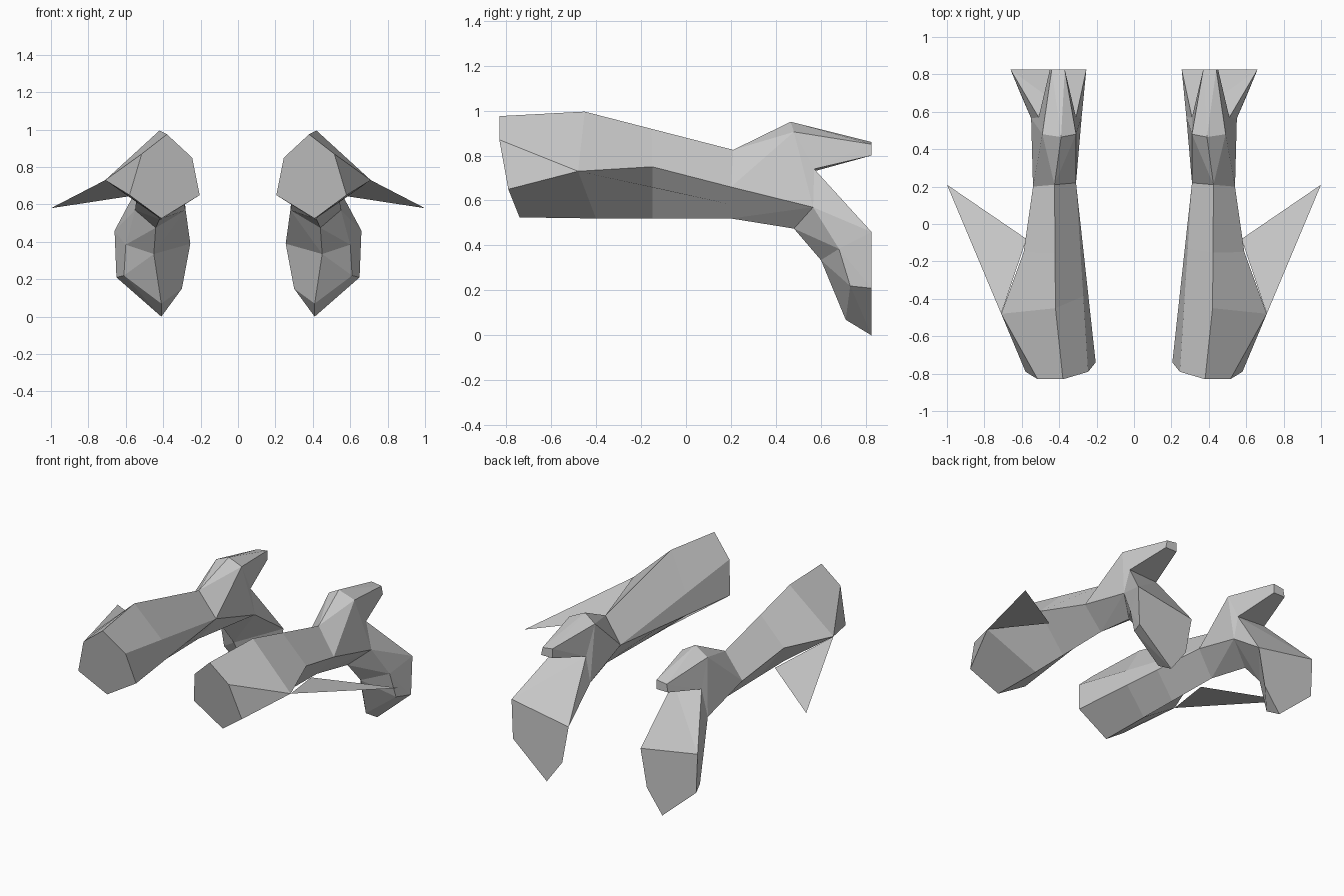
import bpy, bmesh
from mathutils import Vector

if "Cube" in bpy.data.objects:
    bpy.data.objects.remove(bpy.data.objects["Cube"])


def finish(bm, name):
    bmesh.ops.recalc_face_normals(bm, faces=bm.faces)
    mesh = bpy.data.meshes.new(name)
    bm.to_mesh(mesh)
    bm.free()
    ob = bpy.data.objects.new(name, mesh)
    bpy.context.collection.objects.link(ob)
    ob.modifiers.new("mirror", 'MIRROR').use_clip = False
    return ob


def hull(name, points):
    bm = bmesh.new()
    for p in points:
        bm.verts.new(p)
    res = bmesh.ops.convex_hull(bm, input=bm.verts)
    loose = [v for v in bm.verts if not v.link_faces]
    bmesh.ops.delete(bm, geom=loose, context='VERTS')
    return finish(bm, name)


def loft(name, rings):
    bm = bmesh.new()
    rows = [[bm.verts.new(p) for p in r] for r in rings]
    n = len(rows[0])
    bm.faces.new(rows[0])
    for a, b in zip(rows, rows[1:]):
        for i in range(n):
            j = (i + 1) % n
            bm.faces.new((a[i], a[j], b[j], b[i]))
    bmesh.ops.remove_doubles(bm, verts=bm.verts, dist=0.0005)
    return finish(bm, name)


def lerp(a, b, t):
    return Vector(a).lerp(Vector(b), t)


# Wrist corners shared by forearm and knuckle
w_top, w_in = (.425, .21, .825), (.31, .22, .67)
w_bot, w_out = (.42, .20, .52), (.54, .20, .66)

# Forearm: six-sided cuff tapering to the four-sided wrist
cuff = [(.38, -.83, .975), (.245, -.79, .85), (.205, -.74, .65),
        (.41, -.74, .525), (.58, -.79, .65), (.515, -.83, .87)]
wrist = [w_top, w_in, w_in, w_bot, w_out, w_out]
elbow, side = (.71, -.48, .73), (.59, -.15, .75)
crest, belly = (.42, -.45, .995), (.41, -.40, .52)
ring2 = [crest, lerp(cuff[1], w_in, .4), lerp(cuff[2], w_in, .4),
         belly, elbow, elbow]
ring3 = [lerp(crest, w_top, .45), lerp(cuff[1], w_in, .65),
         lerp(cuff[2], w_in, .65), lerp(belly, w_bot, .42), side, side]
loft("forearm", [cuff, ring2, ring3, wrist])

# Flat fin swept back from the outer side
bm = bmesh.new()
bm.faces.new([bm.verts.new(p) for p in
              (elbow, (1.0, .21, .58), (.575, -.08, .645))])
finish(bm, "fin")

# Knuckle block joining wrist, thumb and hand
ridge = [(.39, .465, .95), (.49, .48, .905), (.31, .48, .905)]
k_out, k_in = (.51, .57, .74), (.31, .57, .73)
s_out, s_in = (.55, .565, .57), (.28, .57, .57)
palm = (.44, .48, .475)
hull("knuckle", [w_top, w_in, w_bot, w_out, k_out, k_in, s_out, s_in, palm] + ridge)

# Raised thumb
hull("thumb", ridge + [k_out, k_in, (.37, .825, .80), (.45, .825, .80),
                       (.37, .825, .86), (.44, .825, .85)])

# Hand bending down, then the folded finger block
t_out, t_in = (.66, .825, .46), (.255, .825, .39)
bend, bend_out = (.45, .60, .335), (.60, .68, .385)
hull("hand", [k_out, k_in, s_out, s_in, palm, bend, bend_out, t_out, t_in])
hull("fingers", [t_out, t_in, bend, bend_out, (.61, .73, .22), (.41, .71, .07),
                 (.30, .825, .15), (.41, .825, 0), (.65, .825, .21)])
